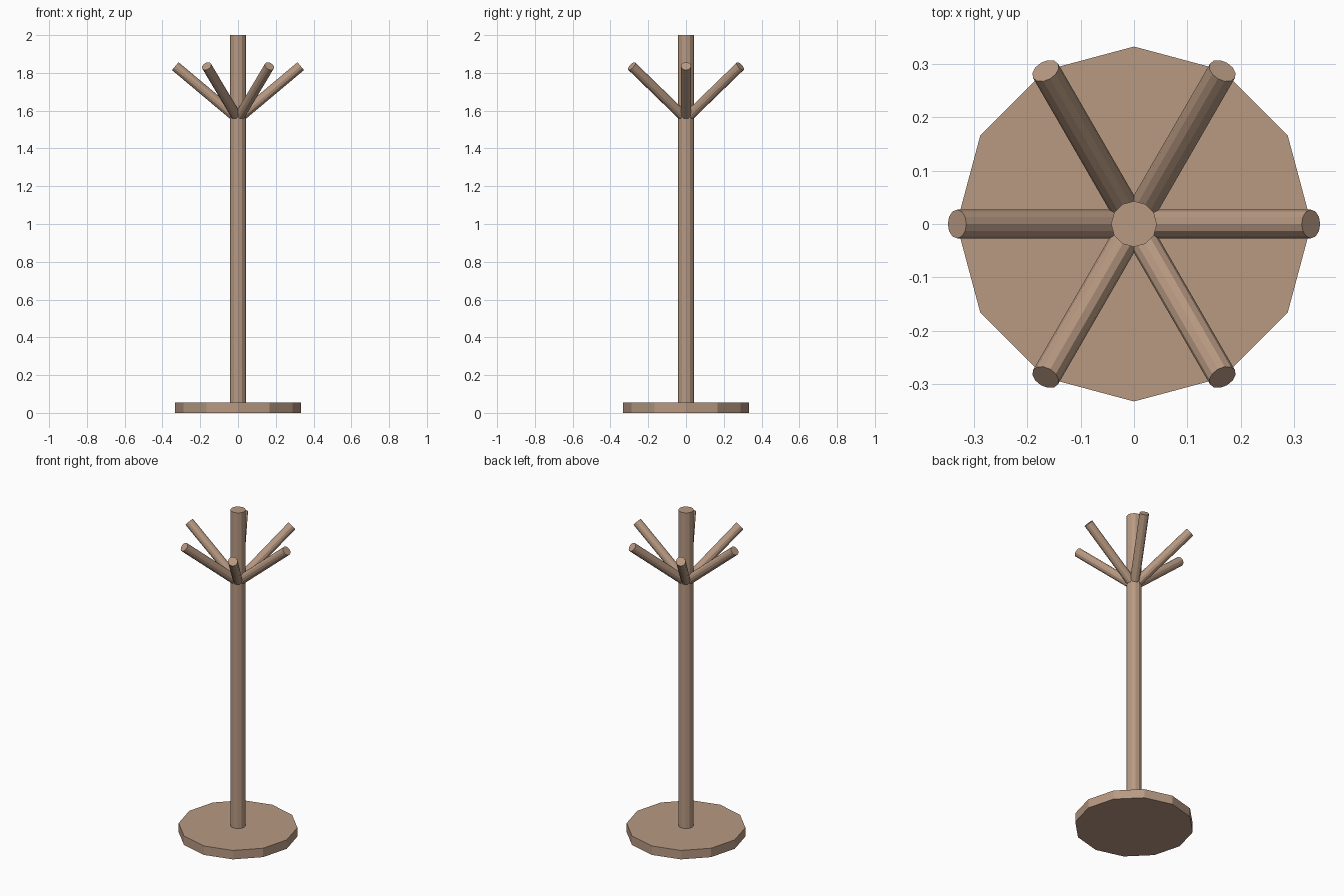
import bpy, math
from mathutils import Vector

if "Cube" in bpy.data.objects:
    bpy.data.objects.remove(bpy.data.objects["Cube"])

wood = bpy.data.materials.new("light brown wood")
wood.diffuse_color = (0.48, 0.32, 0.225, 1)
wood.use_nodes = True
wood.node_tree.nodes["Principled BSDF"].inputs["Base Color"].default_value = wood.diffuse_color


def rod(name, start, end, radius, sides=12):
    """Flat-faced cylinder running between two points."""
    start, end = Vector(start), Vector(end)
    axis = end - start
    bpy.ops.mesh.primitive_cylinder_add(
        vertices=sides, radius=radius, depth=axis.length,
        location=(start + end) / 2,
        rotation=(0, math.acos(axis.normalized().z), math.atan2(axis.y, axis.x)))
    obj = bpy.context.object
    obj.name = name
    obj.data.materials.append(wood)
    return obj


# Round foot and upright post
rod("base", (0, 0, 0), (0, 0, 0.055), 0.333)
rod("post", (0, 0, 0.03), (0, 0, 2), 0.043)

# Six hooks fanning upward at 40 degrees
reach, root_z = 0.332, 1.557
tip_z = root_z + reach * math.tan(math.radians(40))
for i in range(6):
    a = math.radians(60 * i)
    rod(f"hook_{i + 1}", (0, 0, root_z),
        (reach * math.cos(a), reach * math.sin(a), tip_z), 0.027)
